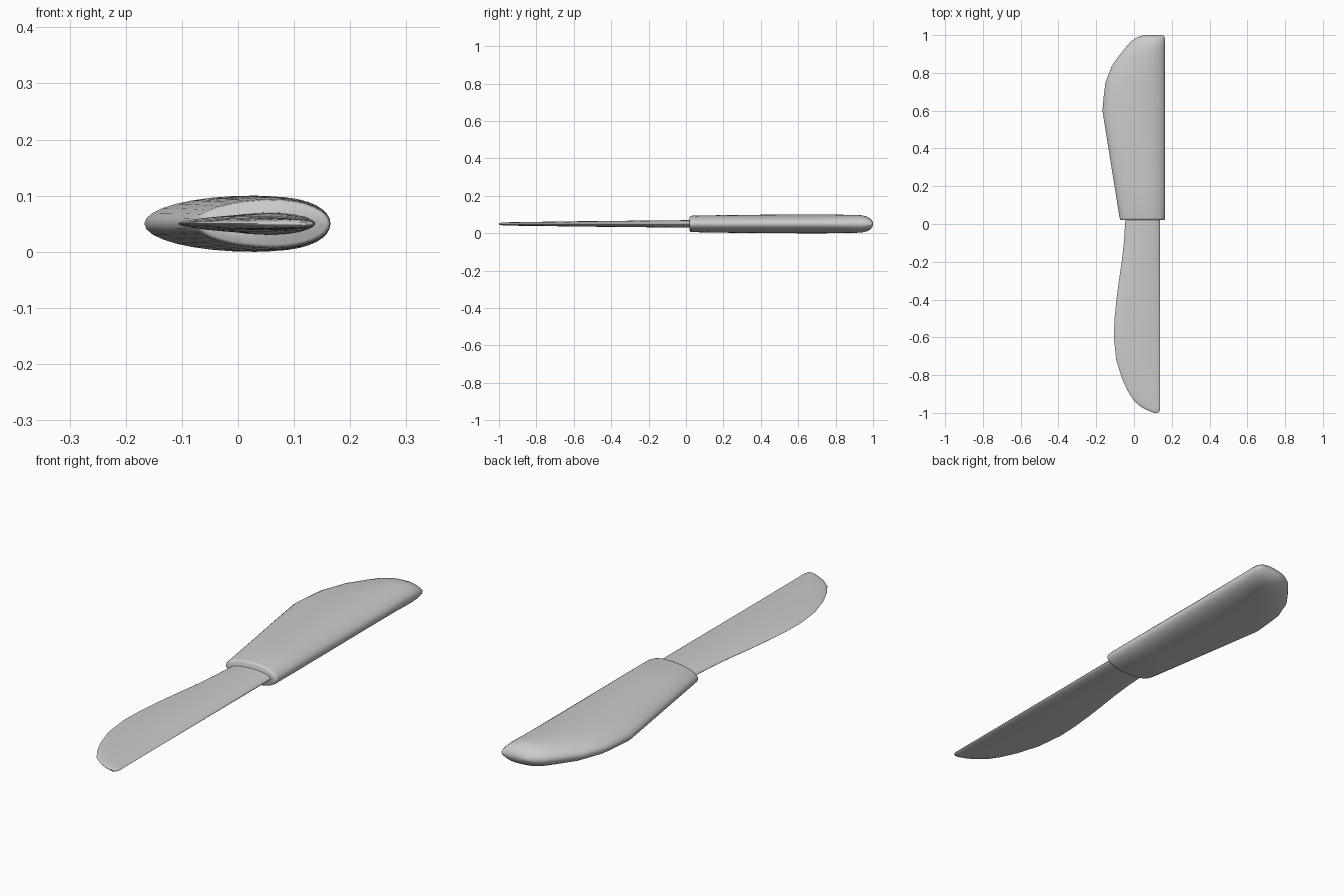
import bpy, bmesh
from math import cos, sin, pi

MID_Z = 0.05


def loft(name, stations, power, sides=32, peak=0.58):
    """Skin lens-shaped sections; station = (y, left x, right x, half thickness)."""
    bm = bmesh.new()
    rings = []
    for y, left, right, half in stations:
        centre = left + (right - left) * peak
        ring = []
        for i in range(sides):
            a = 2 * pi * i / sides
            c, s = cos(a), sin(a)
            reach = right - centre if c > 0 else centre - left
            z = half * abs(s) ** power * (1 if s > 0 else -1)
            ring.append(bm.verts.new((centre + reach * c, y, MID_Z + z)))
        rings.append(ring)
    for r0, r1 in zip(rings, rings[1:]):
        for i in range(sides):
            j = (i + 1) % sides
            bm.faces.new((r0[i], r0[j], r1[j], r1[i]))
    bm.faces.new(rings[0])
    bm.faces.new(rings[-1])
    bmesh.ops.recalc_face_normals(bm, faces=bm.faces)
    mesh = bpy.data.meshes.new(name)
    bm.to_mesh(mesh)
    bm.free()
    obj = bpy.data.objects.new(name, mesh)
    bpy.context.collection.objects.link(obj)
    bpy.ops.object.select_all(action='DESELECT')
    obj.select_set(True)
    bpy.context.view_layer.objects.active = obj
    bpy.ops.object.shade_smooth_by_angle(angle=0.8)
    return obj


# Handle: widening grip with a rounded butt
loft("handle", [
    (0.02, -0.068, 0.158, 0.037),
    (0.024, -0.073, 0.163, 0.042),
    (0.035, -0.077, 0.165, 0.044),
    (0.20, -0.103, 0.165, 0.047),
    (0.40, -0.135, 0.165, 0.049),
    (0.60, -0.167, 0.165, 0.050),
    (0.68, -0.160, 0.165, 0.050),
    (0.75, -0.151, 0.165, 0.050),
    (0.84, -0.116, 0.165, 0.049),
    (0.90, -0.072, 0.165, 0.048),
    (0.94, -0.040, 0.165, 0.046),
    (0.965, -0.018, 0.165, 0.040),
    (0.985, 0.010, 0.163, 0.030),
    (0.995, 0.035, 0.159, 0.018),
    (1.00, 0.060, 0.150, 0.006),
], 1.0)

# Blade: straight back, bellied cutting edge, thinning to the tip
loft("blade", [
    (0.03, -0.045, 0.138, 0.020),
    (-0.10, -0.054, 0.138, 0.019),
    (-0.20, -0.065, 0.138, 0.018),
    (-0.30, -0.080, 0.138, 0.017),
    (-0.40, -0.093, 0.138, 0.016),
    (-0.50, -0.103, 0.138, 0.015),
    (-0.60, -0.107, 0.138, 0.014),
    (-0.72, -0.094, 0.138, 0.012),
    (-0.82, -0.063, 0.138, 0.011),
    (-0.89, -0.030, 0.138, 0.010),
    (-0.94, 0.003, 0.138, 0.009),
    (-0.97, 0.040, 0.138, 0.008),
    (-0.985, 0.068, 0.137, 0.007),
    (-0.995, 0.093, 0.132, 0.005),
    (-1.00, 0.108, 0.124, 0.003),
], 1.15)
